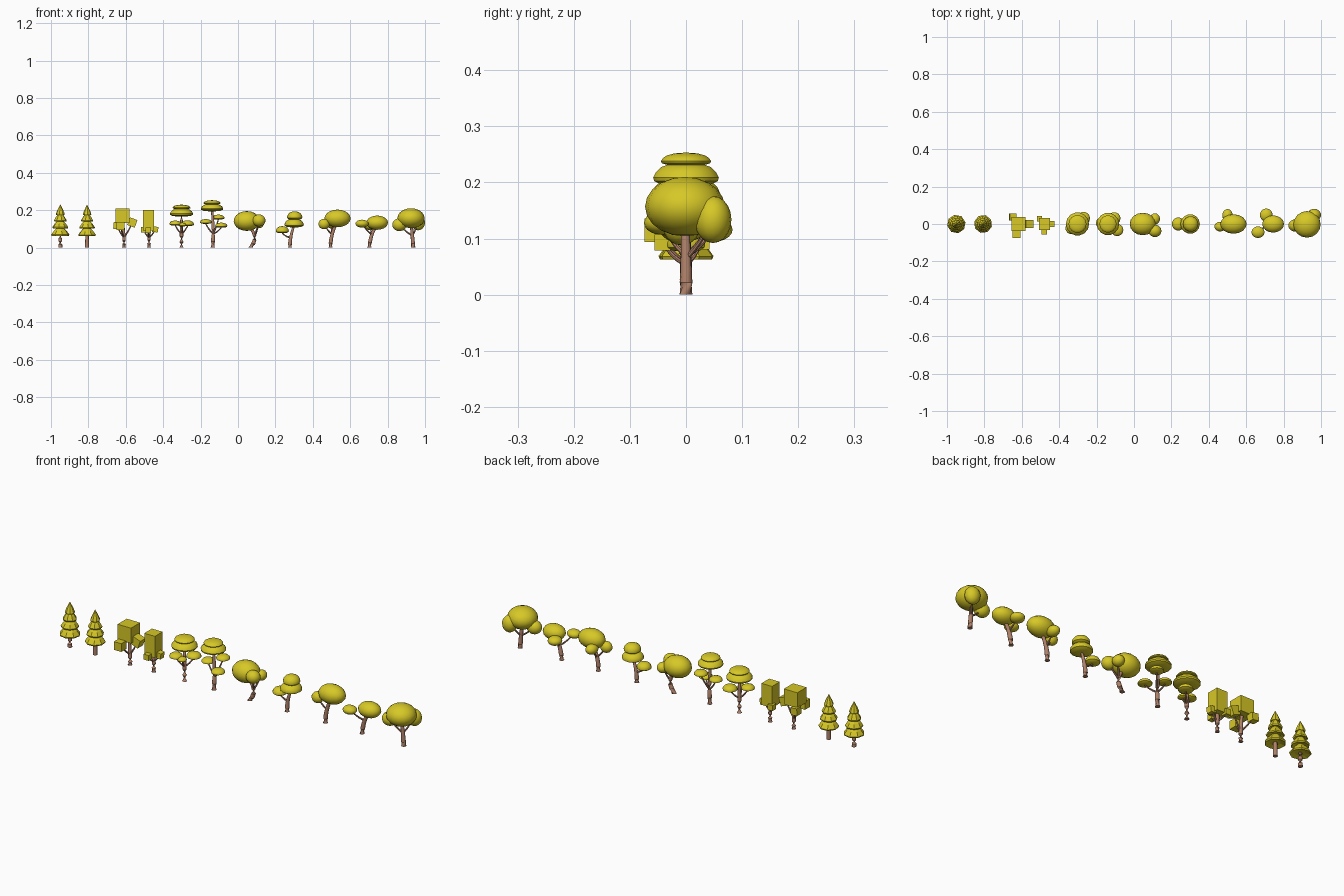
import bpy, bmesh, math
from mathutils import Vector, Matrix

if "Cube" in bpy.data.objects:
    bpy.data.objects.remove(bpy.data.objects["Cube"])


def material(name, rgb):
    m = bpy.data.materials.new(name)
    m.diffuse_color = (*rgb, 1)
    m.use_nodes = True
    m.node_tree.nodes["Principled BSDF"].inputs["Base Color"].default_value = m.diffuse_color
    return m


LEAF = material("yellow foliage", (0.68, 0.58, 0.02))
BARK = material("brown bark", (0.43, 0.22, 0.14))


def finish(name, bm, mat, angle=None):
    bmesh.ops.recalc_face_normals(bm, faces=bm.faces)
    me = bpy.data.meshes.new(name)
    bm.to_mesh(me)
    bm.free()
    me.materials.append(mat)
    ob = bpy.data.objects.new(name, me)
    bpy.context.collection.objects.link(ob)
    if angle:
        bpy.ops.object.select_all(action='DESELECT')
        ob.select_set(True)
        bpy.context.view_layer.objects.active = ob
        bpy.ops.object.shade_smooth_by_angle(angle=math.radians(angle))
    return ob


def skin(bm, rings):
    for a, b in zip(rings, rings[1:]):
        n = len(a)
        for i in range(n):
            bm.faces.new((a[i], a[(i + 1) % n], b[(i + 1) % n], b[i]))
    bm.faces.new(rings[0][::-1])
    bm.faces.new(rings[-1])


def tube(name, pts, r0, r1, sides=10):
    """Tapered limb along a softened path."""
    pts = [Vector(p) for p in pts]
    if len(pts) == 3:  # smooth curve passing through the middle point
        a, m, c = pts
        b = 2 * m - (a + c) / 2
        pts = [a * (1 - t) ** 2 + b * 2 * t * (1 - t) + c * t * t for t in (i / 6 for i in range(7))]
    bm = bmesh.new()
    rings = []
    for k, p in enumerate(pts):
        t = k / (len(pts) - 1)
        d = pts[min(k + 1, len(pts) - 1)] - pts[max(k - 1, 0)]
        if p.z < 1e-4:
            d = Vector((0, 0, 1))
        q = d.to_track_quat('Z', 'Y')
        r = r0 + (r1 - r0) * t
        rings.append([bm.verts.new(p + q @ Vector((r * math.cos(u), r * math.sin(u), 0)))
                      for u in (math.tau * i / sides for i in range(sides))])
    skin(bm, rings)
    finish(name, bm, BARK, 40)


def lathe(name, c, prof, sides, angle=None, turn=0.0):
    bm = bmesh.new()
    rings = [[bm.verts.new((c[0] + r * math.cos(u), c[1] + r * math.sin(u), c[2] + z))
              for u in (turn + math.tau * i / sides for i in range(sides))] for r, z in prof]
    skin(bm, rings)
    finish(name, bm, LEAF, angle)


def blob(name, c, r):
    bm = bmesh.new()
    bmesh.ops.create_uvsphere(bm, u_segments=16, v_segments=10, radius=1,
                              matrix=Matrix.Translation(c) @ Matrix.Diagonal((*r, 1)))
    finish(name, bm, LEAF, 50)


def cap(name, c, r, h):
    """Mushroom-like leaf pad: domed top, shallow underside; c is its base."""
    prof = [(0.35, 0), (0.75, 0.06), (0.97, 0.2), (1, 0.35), (0.92, 0.58),
            (0.75, 0.8), (0.45, 0.95), (0.12, 1)]
    lathe(name, c, [(a * r, b * h) for a, b in prof], 14, 40)


def box(name, c, size, tilt=0.0):
    bm = bmesh.new()
    bmesh.ops.create_cube(bm, size=1, matrix=Matrix.Translation(c) @ Matrix.Rotation(tilt, 4, 'Y')
                          @ Matrix.Diagonal((*size, 1)))
    finish(name, bm, LEAF)


def limbs(name, start, ends, r=0.005):
    for e in ends:
        s, e = Vector(start), Vector(e)
        m = (s + e) / 2 - Vector((0, 0, 0.006))
        tube(name + "_branch", [s, m, e], r, r * 0.6, 8)


# conifers: stacked flared cones
for n, x, s, w, turn in (("conifer_a", -0.95, 1, 0.05, 0.2), ("conifer_b", -0.807, 0.99, 0.049, 0.5)):
    tube(n + "_trunk", [(x, 0, 0), (x, 0, 0.05), (x, 0, 0.1)], 0.011, 0.008)
    for i, (z, top, k) in enumerate(((0.063, 0.122, 1), (0.103, 0.16, 0.86),
                                     (0.14, 0.195, 0.68), (0.175, 0.23, 0.47))):
        h, r = (top - z) * s, w * k
        lathe(n + "_tier", (x, 0, z * s), [(r * 0.5, 0.006), (r * 0.95, 0), (r, 0.006),
              (r * 0.72, h * 0.42), (r * 0.05, h)], 8, None, turn + i * 0.4)

# box trees: one large block and three small ones on branches
for n, x, top, main, small in (
        ("block_tree_a", -0.61, 0.15, ((-0.617, 0, 0.17), (0.076, 0.074, 0.078)),
         (((-0.648, 0.038, 0.117), 0.036, 0.1), ((-0.629, -0.053, 0.115), 0.042, 0),
          ((-0.565, 0, 0.134), 0.043, 0.35))),
        ("block_tree_b", -0.476, 0.12, ((-0.478, 0, 0.145), (0.06, 0.062, 0.11)),
         (((-0.505, 0.028, 0.095), 0.028, 0), ((-0.48, -0.042, 0.093), 0.028, 0),
          ((-0.442, 0, 0.097), 0.03, 0.15)))):
    tube(n + "_trunk", [(x, 0, 0), (x, 0, 0.06), (main[0][0], 0, top)], 0.011, 0.007)
    box(n + "_crown", *main)
    for c, s, t in small:
        box(n + "_block", c, (s, s, s), t)
    limbs(n, (x, 0, 0.055), [c for c, s, t in small])

# layered umbrella trees: (crown pads), (side pads) as base centre, radius, height
for n, base, mid, crown, side in (
        ("umbrella_tree_a", (-0.302, 0, 0), (-0.302, 0, 0.09),
         (((-0.302, 0, 0.166), 0.062, 0.045), ((-0.302, 0, 0.205), 0.048, 0.024)),
         (((-0.335, -0.022, 0.118), 0.032, 0.026), ((-0.27, 0.03, 0.115), 0.035, 0.03),
          ((-0.298, -0.025, 0.113), 0.022, 0.02))),
        ("umbrella_tree_b", (-0.135, 0, 0), (-0.133, 0, 0.1),
         (((-0.139, 0, 0.194), 0.06, 0.042), ((-0.139, 0, 0.23), 0.046, 0.023)),
         (((-0.172, 0.005, 0.127), 0.032, 0.025), ((-0.09, -0.032, 0.107), 0.033, 0.026),
          ((-0.105, 0.03, 0.15), 0.033, 0.026))),
        ("umbrella_tree_c", (0.278, 0, 0), (0.282, 0, 0.055),
         (((0.3, 0, 0.108), 0.052, 0.046), ((0.303, 0, 0.148), 0.041, 0.045)),
         (((0.237, 0, 0.077), 0.035, 0.037),))):
    tube(n + "_trunk", [base, mid, Vector(crown[0][0]) + Vector((0, 0, 0.01))], 0.012, 0.006)
    for c in crown:
        cap(n + "_crown", *c)
    for c in side:
        cap(n + "_side_pad", *c)
    limbs(n, mid if mid[2] < 0.08 else (mid[0], 0, 0.075), [c[0] for c in side])

# round trees: big ellipsoid crown with smaller ones on branches
for n, base, mid, crown, side in (
        ("round_tree_a", (0.067, 0, 0), (0.089, 0, 0.062), ((0.047, 0, 0.142), (0.07, 0.06, 0.053)),
         (((0.112, -0.037, 0.145), (0.035, 0.033, 0.032)),
          ((0.112, 0.027, 0.13), (0.027, 0.03, 0.026)))),
        ("round_tree_b", (0.495, 0, 0), (0.503, 0, 0.07), ((0.532, 0, 0.156), (0.07, 0.052, 0.047)),
         (((0.46, -0.014, 0.126), (0.03, 0.026, 0.028)),
          ((0.5, 0.045, 0.127), (0.028, 0.035, 0.025)))),
        ("round_tree_c", (0.702, 0, 0), (0.716, 0, 0.07), ((0.744, 0, 0.133), (0.058, 0.046, 0.038)),
         (((0.663, -0.044, 0.128), (0.035, 0.031, 0.021)),
          ((0.707, 0.048, 0.116), (0.034, 0.035, 0.022)))),
        ("round_tree_d", (0.937, 0, 0), (0.932, 0, 0.065), ((0.925, -0.002, 0.157), (0.073, 0.071, 0.053)),
         (((0.863, -0.008, 0.122), (0.038, 0.033, 0.034)),
          ((0.963, 0.048, 0.134), (0.037, 0.033, 0.042))))):
    tube(n + "_trunk", [base, mid, Vector(crown[0]) - Vector((0, 0, 0.02))], 0.012, 0.007)
    blob(n + "_crown", *crown)
    for c, r in side:
        blob(n + "_side_blob", c, r)
    limbs(n, mid, [c for c, r in side])
